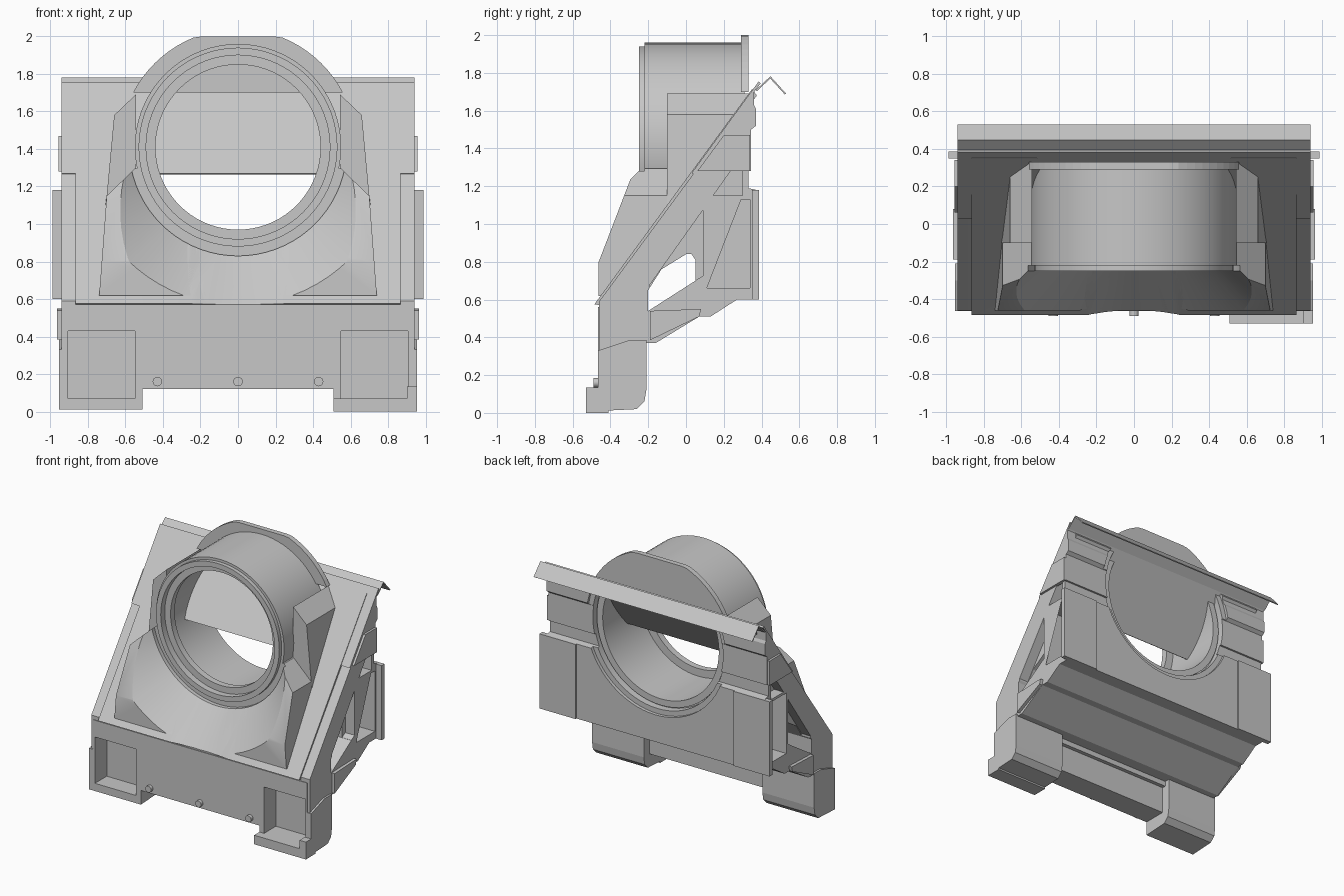
import bpy, bmesh, math
from mathutils import Vector

old = bpy.data.objects.get("Cube")
if old:
    bpy.data.objects.remove(old, do_unlink=True)

GREY = (0.57, 0.57, 0.57, 1)
mat = bpy.data.materials.new("plain_grey")
mat.use_nodes = True
mat.diffuse_color = GREY
mat.node_tree.nodes["Principled BSDF"].inputs["Base Color"].default_value = GREY

BORE_Z = 1.41      # height of the tube axis


def finish(name, bm):
    bmesh.ops.recalc_face_normals(bm, faces=bm.faces)
    if bm.calc_volume(signed=True) < 0:
        bmesh.ops.reverse_faces(bm, faces=bm.faces)
    me = bpy.data.meshes.new(name)
    bm.to_mesh(me)
    bm.free()
    me.materials.append(mat)
    ob = bpy.data.objects.new(name, me)
    bpy.context.collection.objects.link(ob)
    return ob


def prism(name, pts, axis, a, b):
    """Extrude a (y, z) outline along x, or an (x, z) outline along y."""
    bm = bmesh.new()
    place = (lambda p: (a, p[0], p[1])) if axis == "x" else (lambda p: (p[0], a, p[1]))
    face = bm.faces.new([bm.verts.new(place(p)) for p in pts])
    ext = bmesh.ops.extrude_face_region(bm, geom=[face])
    move = Vector((b - a, 0, 0)) if axis == "x" else Vector((0, b - a, 0))
    bmesh.ops.translate(bm, vec=move, verts=[g for g in ext["geom"] if isinstance(g, bmesh.types.BMVert)])
    return finish(name, bm)


def box(name, x0, x1, y0, y1, z0, z1):
    return prism(name, [(x0, z0), (x1, z0), (x1, z1), (x0, z1)], "y", y0, y1)


def lathe(name, profile, closed, n=72):
    """Turn a (radius, y) profile around the tube axis."""
    bm = bmesh.new()
    rings = []
    for r, y in profile:
        rings.append([bm.verts.new((r * math.cos(math.tau * i / n), y,
                                    BORE_Z + r * math.sin(math.tau * i / n))) for i in range(n)])
    pairs = list(zip(rings, rings[1:]))
    if closed:
        pairs.append((rings[-1], rings[0]))
    else:
        bm.faces.new(rings[0])
        bm.faces.new(rings[-1])
    for p, q in pairs:
        for i in range(n):
            j = (i + 1) % n
            bm.faces.new((p[i], p[j], q[j], q[i]))
    return finish(name, bm)


def boolean(ob, cutter, op="DIFFERENCE", keep=False):
    """Apply a boolean with the first solver that gives a result."""
    bpy.context.view_layer.objects.active = ob
    mod = ob.modifiers.new("cut", "BOOLEAN")
    mod.operation, mod.object = op, cutter
    for solver in ("EXACT", "MANIFOLD", "FLOAT"):
        mod.solver = solver
        bpy.context.view_layer.update()
        if len(ob.evaluated_get(bpy.context.evaluated_depsgraph_get()).data.polygons):
            break
    bpy.ops.object.modifier_apply(modifier=mod.name)
    if not keep:
        bpy.data.objects.remove(cutter, do_unlink=True)


def mirrored(pts):
    return pts + [(-x, z) for x, z in reversed(pts)]


def smooth(ob):
    bpy.ops.object.select_all(action="DESELECT")
    ob.select_set(True)
    bpy.context.view_layer.objects.active = ob
    bpy.ops.object.shade_smooth_by_angle(angle=math.radians(25))


# Main wedge-shaped body
body = prism("body", [(-.46, .12), (-.29, .12), (-.29, .37), (-.16, .37), (.07, .51), (.13, .51),
                      (.27, .6), (.375, .6), (.375, 1.18), (.33, 1.19), (.33, 1.28), (.345, 1.28),
                      (.345, 1.5), (.37, 1.52), (.37, 1.61), (.36, 1.63), (.36, 1.7),
                      (-.46, .59)], "x", -.94, .94)

# Raised sloping front panel
panel = prism("sloping_panel", [(-.485, .575), (-.45, .57), (.375, 1.68), (.35, 1.715)], "x", -.865, .865)

# Lower faceted hood block around the tube
lower_hood = prism("lower_hood", mirrored([(.74, .62), (.7, 1.15), (.55, 1.295)]), "y", -.6, .5)
boolean(lower_hood, prism("limit", [(-.462, .6), (-.462, .8), (-.27, 1.3), (-.095, 1.3), (.07, 1.3),
                                    (-.45, .6)], "x", -1, 1), "INTERSECT")

# Conical scoop in front, straight bore, and wide rear opening
scoop = lathe("scoop_cutter", [(.58, -.22), (.58, -.25), (.84, -.46), (.94, -.54)], False)
bore = lathe("bore_cutter", [(.525, -.4), (.525, .295), (.56, .295), (.56, .35), (.6, .35), (.6, .6)], False)
for part in (body, panel, lower_hood):
    boolean(part, scoop, keep=True)
    boolean(part, bore, keep=True)
for cutter in (scoop, bore):
    bpy.data.objects.remove(cutter, do_unlink=True)

# Side tunnel, web recesses and post channels
boolean(body, prism("tunnel", [(-.2, .54), (.05, .7), (.05, .81), (.03, .84), (0, .84),
                               (-.13, .76), (-.2, .65)], "x", -1.1, 1.1))
for s in (-1, 1):
    boolean(body, prism("web_recess", [(-.19, .56), (.09, .725), (.09, 1.15), (.3, 1.15), (.3, 1.37),
                                       (-.19, .68)], "x", s * .86, s * 1.1))
    boolean(body, prism("post_recess", [(.11, .66), (.34, .66), (.34, 1.13), (.11, 1.13)],
                        "x", s * .76, s * 1.1))

# Upper hood cheeks on both sides of the tube
for side, s in (("right", -1), ("left", 1)):
    cheek = prism(side + "_hood_cheek", [(s * x, z) for x, z in (
        (.545, 1), (.72, 1), (.7, 1.15), (.66, 1.58), (.545, 1.69))], "y", -.6, .5)
    boolean(cheek, prism("limit", [(-.1, 1.09), (-.1, 1.75), (.33, 1.75), (.33, 1.65)],
                         "x", -1, 1), "INTERSECT")

# Tube with stepped front rings
smooth(lathe("tube", [(.55, .31), (.55, -.22), (.53, -.22), (.53, -.25), (.49, -.25), (.49, -.2),
                      (.44, -.2), (.44, -.15), (.5, -.15), (.5, .31)], True))

# Rear flange: arc with a flat top
a0, a1 = math.radians(27.4), math.radians(72.5)
arc = [(.63 * math.cos(a0 + (a1 - a0) * i / 10), BORE_Z + .63 * math.sin(a0 + (a1 - a0) * i / 10))
       for i in range(11)]
prism("rear_flange", mirrored([(x, min(z, 2)) for x, z in arc]), "y", .29, .33)

# Thin sloping sheet through the tube, with a folded ridge on top
prism("cover_sheet", [(.03, 1.27), (.04, 1.265), (.395, 1.745), (.385, 1.755)], "x", -.94, .94)
prism("folded_ridge", [(.37, 1.71), (.447, 1.782), (.53, 1.69), (.523, 1.686), (.446, 1.77),
                       (.375, 1.703)], "x", -.94, .94)

# Front apron with feet and pockets
apron = box("front_apron", -.955, .955, -.465, -.28, .12, .33)
upper_apron = box("upper_apron", -.92, .92, -.465, -.25, .33, .56)
foot_side = [(-.465, .01), (-.26, .02), (-.22, .06), (-.21, .12), (-.21, .385), (-.3, .385), (-.465, .33)]
feet = [prism(n, foot_side, "x", s * .51, s * .955) for n, s in (("right_foot", -1), ("left_foot", 1))]
for s in (-1, 1):
    for part in (body, apron, upper_apron, feet[(s + 1) // 2]):
        boolean(part, box("pocket", *sorted((s * .55, s * .905)), -.6, -.32, .07, .43))
for part in (body, panel, lower_hood):
    smooth(part)

# Tray in front of the left foot
box("foot_tray", .51, .955, -.53, -.46, 0, .07)
box("foot_tray_base", .51, .955, -.47, -.41, 0, .03)
box("tray_lip", .9, .955, -.53, -.46, .06, .135)

# Round studs along the lower edge
for i, x in enumerate((-.43, 0, .43)):
    pts = [(x + .025 * math.cos(math.tau * k / 16), .16 + .025 * math.sin(math.tau * k / 16)) for k in range(16)]
    smooth(prism("stud_%d" % (i + 1), pts, "y", -.49, -.45))

# Side plates, guide tabs and lower side pads
for side, s in (("right", -1), ("left", 1)):
    box(side + "_rear_plate", *sorted((s * .68, s * .99)), .35, .387, .6, 1.18)
    prism(side + "_guide_tab", [(.06, 1.28), (.34, 1.28), (.34, 1.47), (.2, 1.47)], "x", s * .93, s * .957)
    prism(side + "_side_pad", [(-.19, .385), (.07, .51), (.08, .55), (-.19, .54)], "x", s * .93, s * .965)
